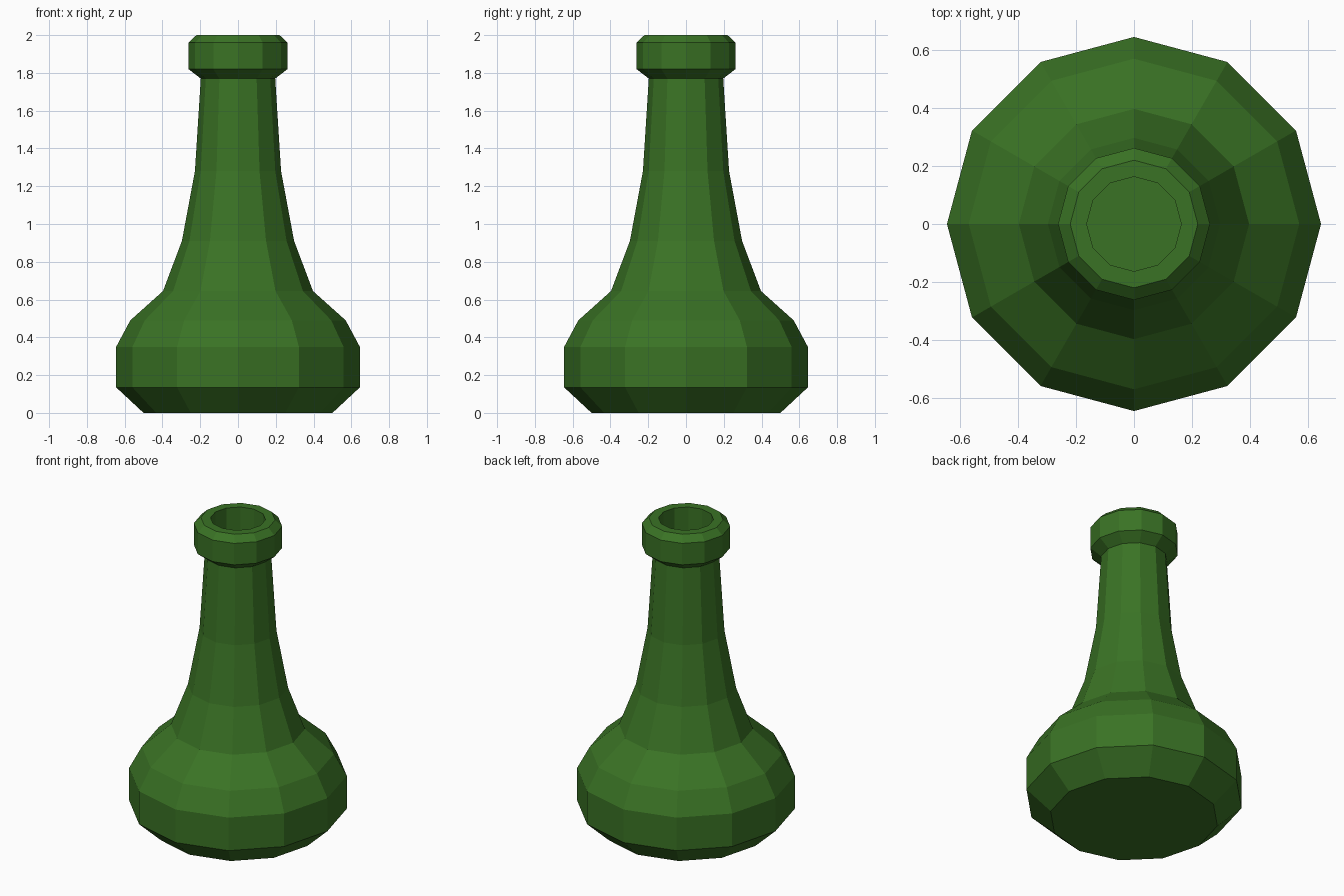
import bpy, bmesh, math

if "Cube" in bpy.data.objects:
    bpy.data.objects.remove(bpy.data.objects["Cube"])

SIDES = 12

glass = bpy.data.materials.new("green_glass")
glass.diffuse_color = (0.042, 0.17, 0.018, 1)
glass.use_nodes = True
glass.node_tree.nodes["Principled BSDF"].inputs["Base Color"].default_value = glass.diffuse_color


def lathe(name, profile):
    """Revolve (radius, z) points into a flat-faced solid capped at both ends."""
    bm = bmesh.new()
    rings = [[bm.verts.new((r * math.cos(i * math.tau / SIDES),
                            r * math.sin(i * math.tau / SIDES), z))
              for i in range(SIDES)] for r, z in profile]
    for a, b in zip(rings, rings[1:]):
        for i in range(SIDES):
            j = (i + 1) % SIDES
            bm.faces.new((a[i], a[j], b[j], b[i]))
    bm.faces.new(rings[0][::-1])
    bm.faces.new(rings[-1])
    mesh = bpy.data.meshes.new(name)
    bm.to_mesh(mesh)
    bm.free()
    mesh.materials.append(glass)
    obj = bpy.data.objects.new(name, mesh)
    bpy.context.collection.objects.link(obj)
    return obj


# Bottle from the base up: body, shoulder, neck, lip, then down into the mouth
body = [(0.50, 0.0), (0.645, 0.135), (0.645, 0.35), (0.57, 0.49)]
neck = [(0.397, 0.645), (0.297, 0.91), (0.228, 1.28), (0.197, 1.77)]
lip = [(0.262, 1.82), (0.262, 1.96), (0.22, 2.0)]
mouth = [(0.163, 2.0), (0.163, 1.5)]
lathe("bottle", body + neck + lip + mouth)
